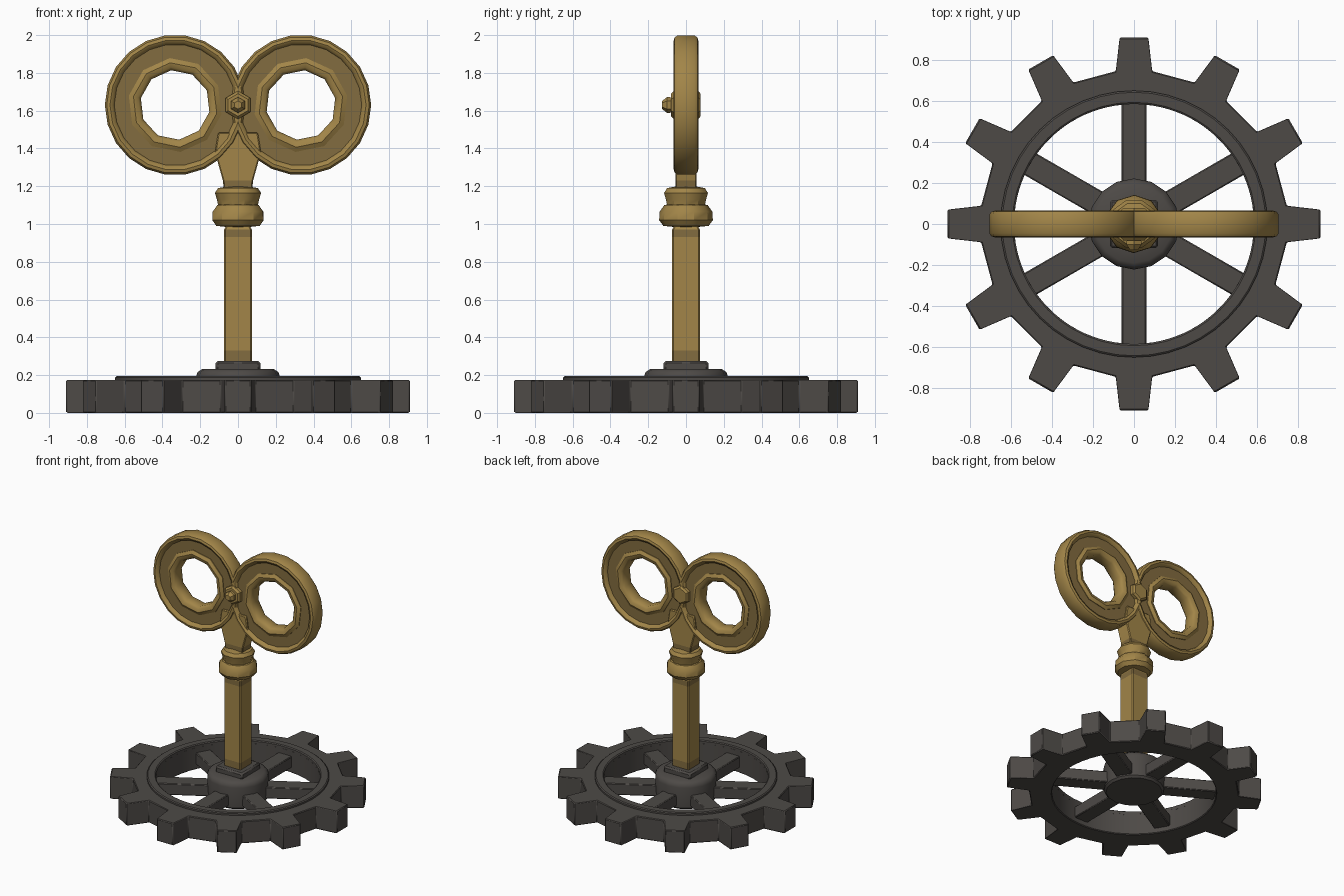
import bpy, bmesh, math
from mathutils import Matrix, Vector

if "Cube" in bpy.data.objects:
    bpy.data.objects.remove(bpy.data.objects["Cube"])


def material(name, rgb):
    m = bpy.data.materials.new(name)
    m.diffuse_color = (*rgb, 1)
    m.use_nodes = True
    m.node_tree.nodes["Principled BSDF"].inputs["Base Color"].default_value = m.diffuse_color
    return m


BRASS = material("brass", (0.36, 0.235, 0.065))
DARK_BRASS = material("dark brass", (0.225, 0.15, 0.05))
IRON = material("dark iron", (0.075, 0.068, 0.062))


def make(name, bm, mats, bevel=0.0, smooth=30):
    bmesh.ops.recalc_face_normals(bm, faces=bm.faces)
    me = bpy.data.meshes.new(name)
    bm.to_mesh(me)
    bm.free()
    for m in mats:
        me.materials.append(m)
    ob = bpy.data.objects.new(name, me)
    bpy.context.collection.objects.link(ob)
    if bevel:
        b = ob.modifiers.new("bevel", 'BEVEL')
        b.width, b.segments = bevel, 1
        b.limit_method, b.angle_limit = 'ANGLE', math.radians(25)
    if smooth:
        bpy.ops.object.select_all(action='DESELECT')
        bpy.context.view_layer.objects.active = ob
        ob.select_set(True)
        bpy.ops.object.shade_smooth_by_angle(angle=math.radians(smooth))
    return ob


def loft(loops, closed=False):
    """Skin matching loops of points; cap the ends unless closed."""
    bm = bmesh.new()
    rows = [[bm.verts.new(p) for p in loop] for loop in loops]
    n = len(rows[0])
    pairs = list(zip(rows, rows[1:])) + ([(rows[-1], rows[0])] if closed else [])
    for a, b in pairs:
        for i in range(n):
            j = (i + 1) % n
            bm.faces.new((a[i], a[j], b[j], b[i]))
    if not closed:
        bm.faces.new(rows[0])
        bm.faces.new(rows[-1])
    return bm


def circle(r, z, n, start=0.0):
    return [(r * math.cos(start + math.tau * i / n),
             r * math.sin(start + math.tau * i / n), z) for i in range(n)]


def lathe(profile, n, closed=False, start=0.0):
    return loft([circle(r, z, n, start) for r, z in profile], closed)


def box(x0, x1, y0, y1, z0, z1):
    return loft([[(x0, y0, z), (x1, y0, z), (x1, y1, z), (x0, y1, z)] for z in (z0, z1)])


# Gear rim with twelve tapered teeth
outer, inner = [], []
for t in range(12):
    for r, deg, ideg in ((0.75, -6.8, -11.25), (0.912, -4.4, -3.75),
                         (0.912, 4.4, 3.75), (0.75, 6.8, 11.25)):
        a, b = math.radians(30 * t + deg), math.radians(30 * t + ideg)
        outer.append((r * math.cos(a), r * math.sin(a)))
        inner.append((0.585 * math.cos(b), 0.585 * math.sin(b)))
H = 0.175
bm = loft([[(*p, z) for p in ring] for ring, z in
           ((outer, 0), (outer, H), (inner, H), (inner, 0))], closed=True)
make("gear_rim", bm, [IRON], bevel=0.012)

# Raised lip on the rim
make("gear_lip", lathe([(0.585, 0.16), (0.65, 0.16), (0.65, 0.188), (0.642, 0.194),
                        (0.593, 0.194), (0.585, 0.188)], 48, True), [IRON])

# Six spokes
for k in range(6):
    bm = box(0.1, 0.62, -0.06, 0.06, 0.04, 0.13)
    bm.transform(Matrix.Rotation(math.radians(30 + 60 * k), 4, 'Z'))
    make(f"spoke_{k + 1}", bm, [IRON], bevel=0.006)

# Hub and square socket plate
make("hub", lathe([(0.2, 0.015), (0.215, 0.03), (0.222, 0.19), (0.215, 0.215),
                   (0.19, 0.232), (0.1, 0.234)], 16), [IRON], smooth=40)
make("socket_plate", box(-0.118, 0.118, -0.118, 0.118, 0.22, 0.276), [IRON], bevel=0.012)

# Square key shaft with darker worn ends
s = 0.073
sections = [(s, 0.25), (s, 0.33), (s, 0.93), (s, 0.97), (0.06, 0.995)]
bm = loft([[(x * w + dx, y * w + dy, z)
            for x, y, dx, dy in ((-1, -1, 0.008, 0), (1, -1, -0.008, 0), (1, -1, 0, 0.008),
                                 (1, 1, 0, -0.008), (1, 1, -0.008, 0), (-1, 1, 0.008, 0),
                                 (-1, 1, 0, -0.008), (-1, -1, 0, 0.008))]
           for w, z in sections])
for f in bm.faces:
    z = f.calc_center_median().z
    f.material_index = int(z < 0.32 or 0.93 < z < 0.97)
make("shaft", bm, [BRASS, DARK_BRASS], smooth=0)

# Two rounded collars
make("lower_collar", lathe([(0.07, 0.985), (0.12, 0.99), (0.142, 1.02), (0.14, 1.065),
                            (0.115, 1.1), (0.07, 1.11)], 10, start=0.3), [BRASS], smooth=35)
make("upper_collar", lathe([(0.08, 1.09), (0.105, 1.1), (0.112, 1.13), (0.122, 1.165),
                            (0.105, 1.19), (0.06, 1.198)], 10), [BRASS], smooth=35)

# Flared neck, dark just above the collar
outline = [(0.072, 1.15), (0.08, 1.23), (0.122, 1.38), (0.105, 1.485)]
bm = loft([[(-w, -0.055, z), (w, -0.055, z), (w, 0.055, z), (-w, 0.055, z)]
           for w, z in outline])
for f in bm.faces:
    f.material_index = int(f.calc_center_median().z < 1.23)
make("neck", bm, [BRASS, DARK_BRASS], bevel=0.006)

# Pair of ring grips: rolled rim, sunken dark web, coarse inner lip
half = [(0.22, 0.04), (0.322, 0.04), (0.33, 0.057), (0.345, 0.065), (0.362, 0.06), (0.372, 0.045)]
rim = half + [(r, -y) for r, y in reversed(half)]
lip_half = [(0.185, 0.035), (0.2, 0.054), (0.225, 0.06), (0.25, 0.045)]
lip = lip_half + [(r, -y) for r, y in reversed(lip_half)]
for side, sx in (("left", -1), ("right", 1)):
    place = Matrix.Translation((sx * 0.333, 0, 1.63)) @ Matrix.Rotation(math.pi / 2, 4, 'X')
    bm = lathe(rim, 22, True)
    for f in bm.faces:
        c = f.calc_center_median()
        f.material_index = int(Vector(c.xy).length < 0.3)
    bm.transform(place)
    make(f"{side}_grip_ring", bm, [BRASS, DARK_BRASS], smooth=40)
    bm = lathe(lip, 10, True, start=0.2 * sx)
    bm.transform(place)
    make(f"{side}_grip_inner_lip", bm, [BRASS], smooth=40)

# Hexagonal rivet through the middle with a nub in front
place = Matrix.Translation((0, 0, 1.63)) @ Matrix.Rotation(math.pi / 2, 4, 'X')
for name, prof, n in (
        ("rivet", [(0.06, -0.077), (0.075, -0.065), (0.075, 0.065), (0.06, 0.08)], 6),
        ("rivet_nub", [(0.04, 0.07), (0.042, 0.1), (0.022, 0.126)], 6)):
    bm = lathe(prof, n, start=math.pi / 6)
    bm.transform(place)
    make(name, bm, [BRASS], smooth=0)
